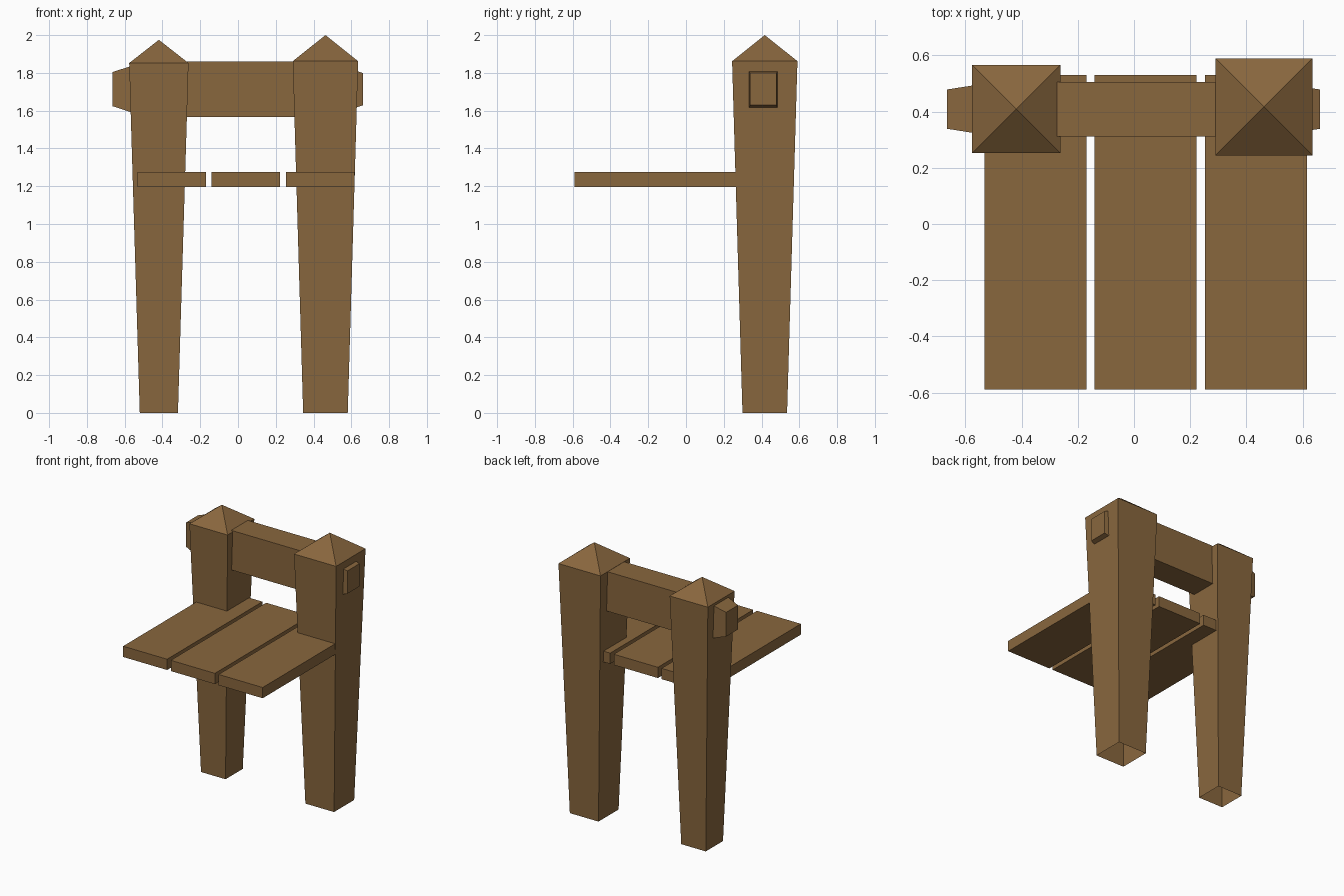
import bpy, bmesh

if "Cube" in bpy.data.objects:
    bpy.data.objects.remove(bpy.data.objects["Cube"])

wood = bpy.data.materials.new("wood")
wood.diffuse_color = (0.25, 0.135, 0.048, 1)
wood.use_nodes = True
wood.node_tree.nodes["Principled BSDF"].inputs["Base Color"].default_value = wood.diffuse_color


def finish(name, bm):
    bmesh.ops.recalc_face_normals(bm, faces=bm.faces)
    mesh = bpy.data.meshes.new(name)
    bm.to_mesh(mesh)
    bm.free()
    mesh.materials.append(wood)
    obj = bpy.data.objects.new(name, mesh)
    bpy.context.collection.objects.link(obj)
    return obj


def skin(bm, rings):
    """Join successive four-sided rings of vertices with quads."""
    for a, b in zip(rings, rings[1:]):
        for i in range(4):
            j = (i + 1) % 4
            bm.faces.new((a[i], a[j], b[j], b[i]))


CORNERS = ((-1, -1), (1, -1), (1, 1), (-1, 1))


def post(name, x, y, bottom, top, rim_z, apex_z):
    """Tapered square post with an open foot and a pyramid cap."""
    bm = bmesh.new()
    rings = [[bm.verts.new((x + r * u, y + r * v, z)) for u, v in CORNERS]
             for r, z in ((bottom, 0), (top, rim_z))]
    skin(bm, rings)
    apex = bm.verts.new((x, y, apex_z))
    for i in range(4):
        bm.faces.new((rings[1][i], rings[1][(i + 1) % 4], apex))
    return finish(name, bm)


def beam(name, y, z, sections):
    """Beam along x; sections are (x, half depth, half height)."""
    bm = bmesh.new()
    rings = [[bm.verts.new((x, y + d * u, z + h * v)) for u, v in CORNERS]
             for x, d, h in sections]
    skin(bm, rings)
    bm.faces.new(rings[0])
    bm.faces.new(rings[-1])
    return finish(name, bm)


def plank(name, x0, x1):
    bm = bmesh.new()
    bmesh.ops.create_cube(bm, size=1)
    bmesh.ops.scale(bm, vec=(x1 - x0, 1.12, 0.08), verts=bm.verts)
    bmesh.ops.translate(bm, vec=((x0 + x1) / 2, -0.03, 1.235), verts=bm.verts)
    return finish(name, bm)


# Two posts, the right one slightly heavier
post("left_post", -0.419, 0.409, 0.101, 0.157, 1.852, 1.975)
post("right_post", 0.463, 0.417, 0.118, 0.173, 1.862, 2.0)

# Cross beam with tapered ends poking through the posts
beam("cross_beam", 0.409, 1.714, ((-0.665, 0.070, 0.090), (-0.49, 0.0975, 0.147),
                                  (0.48, 0.0975, 0.147), (0.662, 0.070, 0.085)))

# Shelf boards
for n, (x0, x1) in enumerate(((-0.532, -0.17), (-0.14, 0.223), (0.253, 0.616))):
    plank(f"shelf_plank_{n + 1}", x0, x1)
